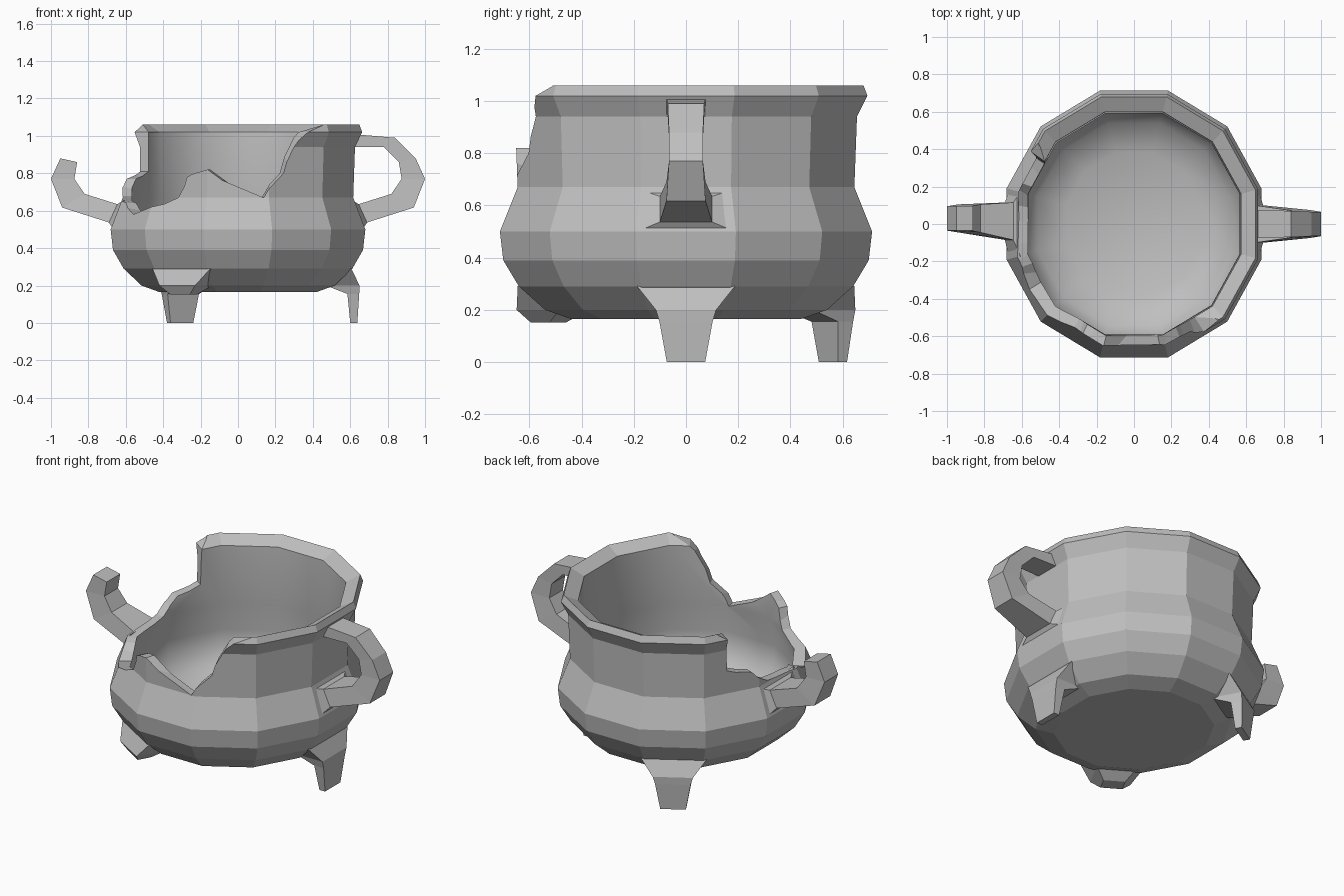
import bpy, bmesh, math
from mathutils import Matrix

if "Cube" in bpy.data.objects:
    bpy.data.objects.remove(bpy.data.objects["Cube"])

SIDES = 12
SQUASH = 0.955          # the pot is a little narrower from side to side

iron = bpy.data.materials.new("grey_iron")
iron.use_nodes = True
colour = (0.52, 0.52, 0.52, 1)
iron.diffuse_color = colour
iron.node_tree.nodes["Principled BSDF"].inputs["Base Color"].default_value = colour


def loft(name, sections, triangles=False):
    """Skin matching loops of points and cap both ends."""
    bm = bmesh.new()
    loops = [[bm.verts.new(p) for p in s] for s in sections]
    bm.faces.new(loops[0])
    bm.faces.new(loops[-1])
    n = len(loops[0])
    for a, b in zip(loops, loops[1:]):
        for i in range(n):
            j = (i + 1) % n
            bm.faces.new((a[i], a[j], b[j], b[i]))
    if triangles:
        bmesh.ops.triangulate(bm, faces=bm.faces)
    bmesh.ops.recalc_face_normals(bm, faces=bm.faces)
    mesh = bpy.data.meshes.new(name)
    bm.to_mesh(mesh)
    bm.free()
    mesh.materials.append(iron)
    obj = bpy.data.objects.new(name, mesh)
    bpy.context.collection.objects.link(obj)
    return obj


def ring(apothem, z):
    r = apothem / math.cos(math.pi / SIDES)
    angles = [2 * math.pi * (i + 0.5) / SIDES for i in range(SIDES)]
    return [(r * math.cos(a) * SQUASH, r * math.sin(a), z) for a in angles]


# Pot: outer profile up to the rim, then down the inside
outer = [(0.44, 0.165), (0.54, 0.2), (0.64, 0.29), (0.70, 0.39), (0.713, 0.5),
         (0.645, 0.67), (0.655, 0.94), (0.695, 1.02), (0.68, 1.06)]
inner = [(0.60, 1.02), (0.592, 0.67), (0.62, 0.5),
         (0.61, 0.39), (0.54, 0.29), (0.38, 0.22)]
pot = loft("cauldron_body", [ring(r, z) for r, z in outer + inner])

# Inside is smooth, outside is faceted
first_inner = 2 + SIDES * len(outer)
for p in pot.data.polygons:
    p.use_smooth = p.index == 1 or p.index >= first_inner

# Broken opening: angle and height along the jagged edge
jagged = [(138, 1.3), (139, 1.07), (145, 1.02), (146, 0.81), (160, 0.77),
          (171, 0.68), (190, 0.66), (201, 0.64), (212, 0.58), (240, 0.67),
          (245, 0.78), (256, 0.82), (282, 0.67), (292, 0.80), (298, 0.95),
          (303, 1.02), (313, 1.07), (314, 1.3)]
slices = []
for angle, z in jagged:
    c, s = math.cos(math.radians(angle)), math.sin(math.radians(angle))
    slices.append([(c * r, s * r, h) for r, h in
                   ((0.45, z), (0.8, z), (0.8, 1.5), (0.45, 1.5))])
cutter = loft("break_cutter", slices, triangles=True)
cutter.hide_render = True
cut = pot.modifiers.new("broken_edge", "BOOLEAN")
cut.operation = "DIFFERENCE"
cut.solver = "EXACT"
cut.object = cutter
bpy.context.view_layer.objects.active = pot
bpy.ops.object.modifier_apply(modifier=cut.name)
bpy.data.objects.remove(cutter)


# Handles: (outer x, outer z, inner x, inner z, half width) from bottom to top
handle = [(0.67, 0.505, 0.605, 0.66, 0.175), (0.69, 0.537, 0.645, 0.635, 0.10),
          (0.94, 0.617, 0.82, 0.69, 0.075), (1.0, 0.77, 0.875, 0.77, 0.065),
          (0.95, 0.88, 0.86, 0.86, 0.065), (0.84, 0.99, 0.78, 0.94, 0.07),
          (0.61, 1.01, 0.61, 0.94, 0.075)]


def make_handle(name, rows, side, lean):
    sections = []
    for k, (ox, oz, ix, iz, w) in enumerate(rows):
        y = lean * min(k, 2) / 2
        sections.append([(side * ox, y - w, oz), (side * ox, y + w, oz),
                         (side * ix, y + w, iz), (side * ix, y - w, iz)])
    loft(name, sections)


make_handle("left_handle", handle, 1, 0)
make_handle("right_broken_handle", handle[:5], -1, 0.03)

# Feet: (inner radius, outer radius, half width, height) from top to bottom
foot = [(0.57, 0.605, 0.18, 0.292), (0.47, 0.65, 0.11, 0.2),
        (0.585, 0.648, 0.097, 0.155), (0.60, 0.638, 0.07, 0)]
stub = foot[:2] + [(0.54, 0.62, 0.06, 0.152)]


def make_foot(name, rows, angle):
    obj = loft(name, [[(i, -w, z), (o, -w, z), (o, w, z), (i, w, z)]
                      for i, o, w, z in rows])
    obj.data.transform(Matrix.Diagonal((1, 1.05, 1, 1))
                       @ Matrix.Rotation(math.radians(angle), 4, "Z"))


make_foot("left_foot", foot, 0)
make_foot("back_foot", foot, 120)
make_foot("front_broken_foot", stub, 240)
